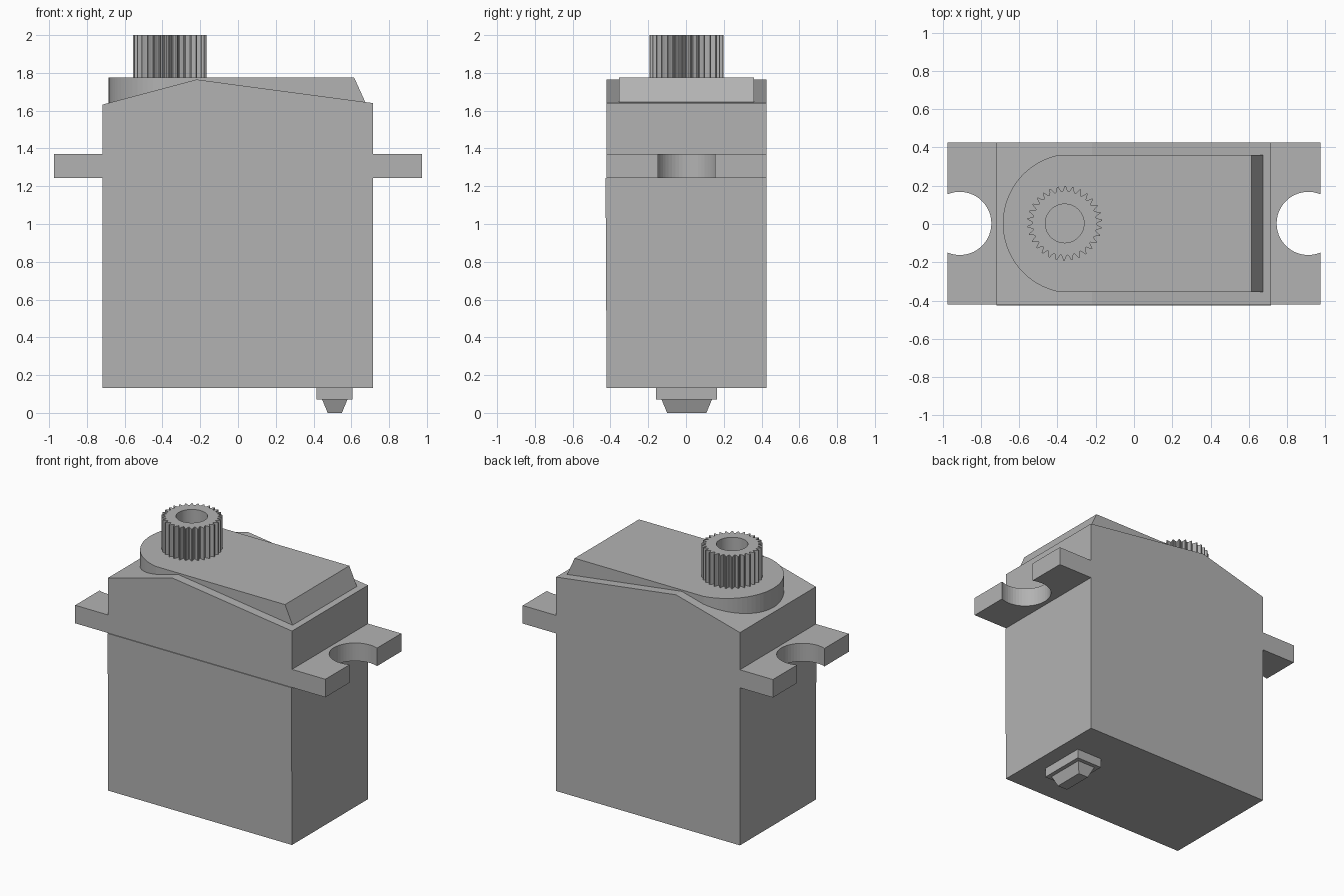
import bpy, bmesh, math
from mathutils import Vector

if "Cube" in bpy.data.objects:
    bpy.data.objects.remove(bpy.data.objects["Cube"])

grey = bpy.data.materials.new("plastic_grey")
grey.diffuse_color = (0.45, 0.45, 0.45, 1)
grey.use_nodes = True
grey.node_tree.nodes["Principled BSDF"].inputs["Base Color"].default_value = grey.diffuse_color
Y0, Y1, YC = -0.42, 0.425, 0.003


def finish(name, bm):
    bmesh.ops.recalc_face_normals(bm, faces=bm.faces)
    mesh = bpy.data.meshes.new(name)
    bm.to_mesh(mesh)
    bm.free()
    mesh.materials.append(grey)
    obj = bpy.data.objects.new(name, mesh)
    bpy.context.collection.objects.link(obj)
    return obj


def prism(name, points, offset):
    """Extrude a flat outline along an offset."""
    bm = bmesh.new()
    face = bm.faces.new([bm.verts.new(p) for p in points])
    out = bmesh.ops.extrude_face_region(bm, geom=[face], use_keep_orig=True)
    bmesh.ops.translate(bm, vec=Vector(offset),
                        verts=[v for v in out["geom"] if isinstance(v, bmesh.types.BMVert)])
    return finish(name, bm)


def loft(name, rings, cap=True, closed=False):
    """Join equal-sized rings with quads."""
    bm = bmesh.new()
    rows = [[bm.verts.new(p) for p in r] for r in rings]
    pairs = list(zip(rows, rows[1:])) + ([(rows[-1], rows[0])] if closed else [])
    n = len(rows[0])
    for a, b in pairs:
        for i in range(n):
            j = (i + 1) % n
            bm.faces.new((a[i], a[j], b[j], b[i]))
    if cap:
        bm.faces.new(rows[0])
        bm.faces.new(rows[-1])
    return finish(name, bm)


def rect(x0, x1, y0, y1, z):
    return [(x0, y0, z), (x1, y0, z), (x1, y1, z), (x0, y1, z)]


# Lower case, its front leaning out slightly below the seam
loft("lower_case", [rect(-0.718, 0.715, Y0, Y1, 0.133),
                    rect(-0.718, 0.715, Y0 - 0.006, Y1, 1.243)])

# Upper case with a pitched roof
roof = [(-0.718, 1.243), (0.715, 1.243), (0.715, 1.64), (-0.22, 1.765), (-0.718, 1.632)]
prism("upper_case", [(x, Y0, z) for x, z in roof], (0, Y1 - Y0, 0))

# Raised lid: round at the shaft end, sloped at the other end
R, CX, HALF = 0.365, -0.32, 0.358
a0 = math.acos((-0.39 - CX) / R)
arc = [a0 + (2 * math.pi - 2 * a0) * i / 32 for i in range(33)]
curve = [(CX + R * math.cos(a), YC + R * math.sin(a)) for a in arc]
loft("lid", [[(x, y, z) for x, y in curve + [(xe, YC - HALF), (xe, YC + HALF)]]
             for xe, z in ((0.682, 1.62), (0.675, 1.643), (0.615, 1.775))])

# Mounting ears with open screw notches
for side, label in ((-1, "left"), (1, "right")):
    xo, xi, xc, r = 0.975, 0.715, 0.91, 0.165
    b = math.acos((xo - xc) / r)
    notch = [b + (2 * math.pi - 2 * b) * i / 32 for i in range(33)]
    pts = [(xo, Y1), (xo, YC + r * math.sin(b))]
    pts += [(xc + r * math.cos(a), YC + r * math.sin(a)) for a in notch[1:]]
    pts += [(xo, Y0), (xi, Y0), (xi, Y1)]
    prism(label + "_ear", [(side * x, y, 1.243) for x, y in pts], (0, 0, 0.127))

# Splined output shaft with a bore
TEETH, GX = 30, -0.362
radii = (0.167, 0.178, 0.195, 0.195, 0.178, 0.167)
N = TEETH * len(radii)


def ring(radius, z):
    return [(GX + radius(i) * math.cos(2 * math.pi * i / N),
             YC + radius(i) * math.sin(2 * math.pi * i / N), z) for i in range(N)]


def spline(i):
    return radii[i % len(radii)]


def bore(i):
    return 0.101


loft("output_shaft", [ring(spline, 1.77), ring(spline, 2.0), ring(bore, 2.0), ring(bore, 1.77)],
     cap=False, closed=True)

# Cable outlet under the case
loft("cable_collar", [rect(0.415, 0.607, -0.158, 0.165, z) for z in (0.07, 0.135)])
loft("cable_plug", [rect(0.475, 0.55, -0.10, 0.108, 0), rect(0.445, 0.58, -0.13, 0.138, 0.072)])
